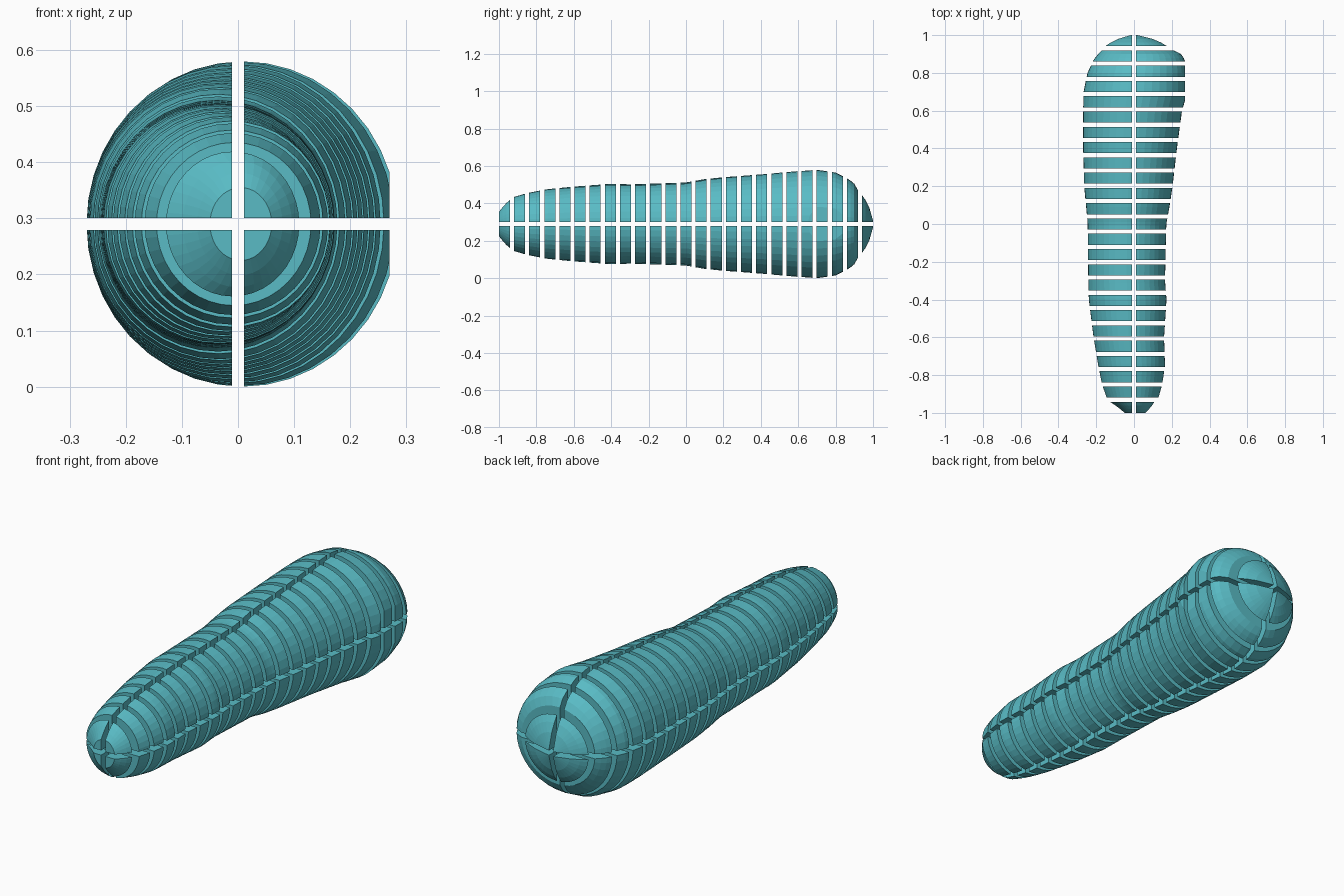
import bpy, bmesh, math

if "Cube" in bpy.data.objects:
    bpy.data.objects.remove(bpy.data.objects["Cube"])

GAP = 0.022
PITCH = (2 + GAP) / 25
ZC, SIDES, CLIP = 0.29, 40, 0.27

# body profile: y, left reach, right reach, vertical radius
PROFILE = [
    (-1.0, .05, .06, .065), (-.97, .085, .09, .105), (-.94, .13, .11, .13),
    (-.92, .145, .13, .145), (-.85, .17, .15, .165), (-.75, .19, .165, .185),
    (-.6, .215, .16, .20), (-.4, .24, .173, .215), (-.3, .243, .165, .212),
    (0, .246, .172, .222), (.1, .255, .19, .24), (.2, .265, .205, .25),
    (.4, .27, .228, .265), (.6, .27, .255, .283), (.7, .268, .285, .29),
    (.8, .247, .282, .275), (.87, .215, .27, .24), (.9, .19, .25, .215),
    (.92, .17, .21, .18), (.945, .15, .17, .15), (.975, .10, .12, .105),
    (1.0, .02, .02, .02)]


def section(y):
    for a, b in zip(PROFILE, PROFILE[1:]):
        if y <= b[0] + 1e-6:
            t = (y - a[0]) / (b[0] - a[0])
            return [a[i] + t * (b[i] - a[i]) for i in (1, 2, 3)]
    return PROFILE[-1][1:]


def cut(bm, co, no):
    # trim away everything on the +no side and cap the opening
    geom = bm.verts[:] + bm.edges[:] + bm.faces[:]
    res = bmesh.ops.bisect_plane(bm, geom=geom, dist=1e-6, plane_co=co,
                                 plane_no=no, clear_outer=True)
    edges = [e for e in res['geom_cut'] if isinstance(e, bmesh.types.BMEdge)]
    if edges:
        bmesh.ops.contextual_create(bm, geom=edges)


def slice_bmesh(y0, y1):
    bm = bmesh.new()
    rings = []
    for k in range(4):
        y = y0 + (y1 - y0) * k / 3
        l, r, h = section(y)
        c, a = (r - l) / 2, (r + l) / 2
        rings.append([bm.verts.new((c + a * math.cos(t), y, ZC + h * math.sin(t)))
                      for t in (2 * math.pi * i / SIDES for i in range(SIDES))])
    for p, q in zip(rings, rings[1:]):
        for i in range(SIDES):
            j = (i + 1) % SIDES
            bm.faces.new((p[i], q[i], q[j], p[j]))
    bm.faces.new(rings[0])
    bm.faces.new(rings[-1][::-1])
    return bm


mat = bpy.data.materials.new("teal")
mat.diffuse_color = (0.10, 0.50, 0.56, 1)
mat.use_nodes = True
mat.node_tree.nodes["Principled BSDF"].inputs["Base Color"].default_value = mat.diffuse_color

# 25 slices, each split into four quarters
for n in range(25):
    y0 = -1 + n * PITCH
    for sx, side in ((-1, "left"), (1, "right")):
        for sz, level in ((-1, "lower"), (1, "upper")):
            bm = slice_bmesh(y0, y0 + PITCH - GAP)
            cut(bm, (sx * GAP / 2, 0, 0), (-sx, 0, 0))
            cut(bm, (0, 0, ZC + sz * GAP / 2), (0, 0, -sz))
            cut(bm, (sx * CLIP, 0, 0), (sx, 0, 0))
            bmesh.ops.recalc_face_normals(bm, faces=bm.faces[:])
            name = f"slice_{n + 1:02d}_{level}_{side}"
            me = bpy.data.meshes.new(name)
            bm.to_mesh(me)
            bm.free()
            me.materials.append(mat)
            bpy.context.collection.objects.link(bpy.data.objects.new(name, me))
